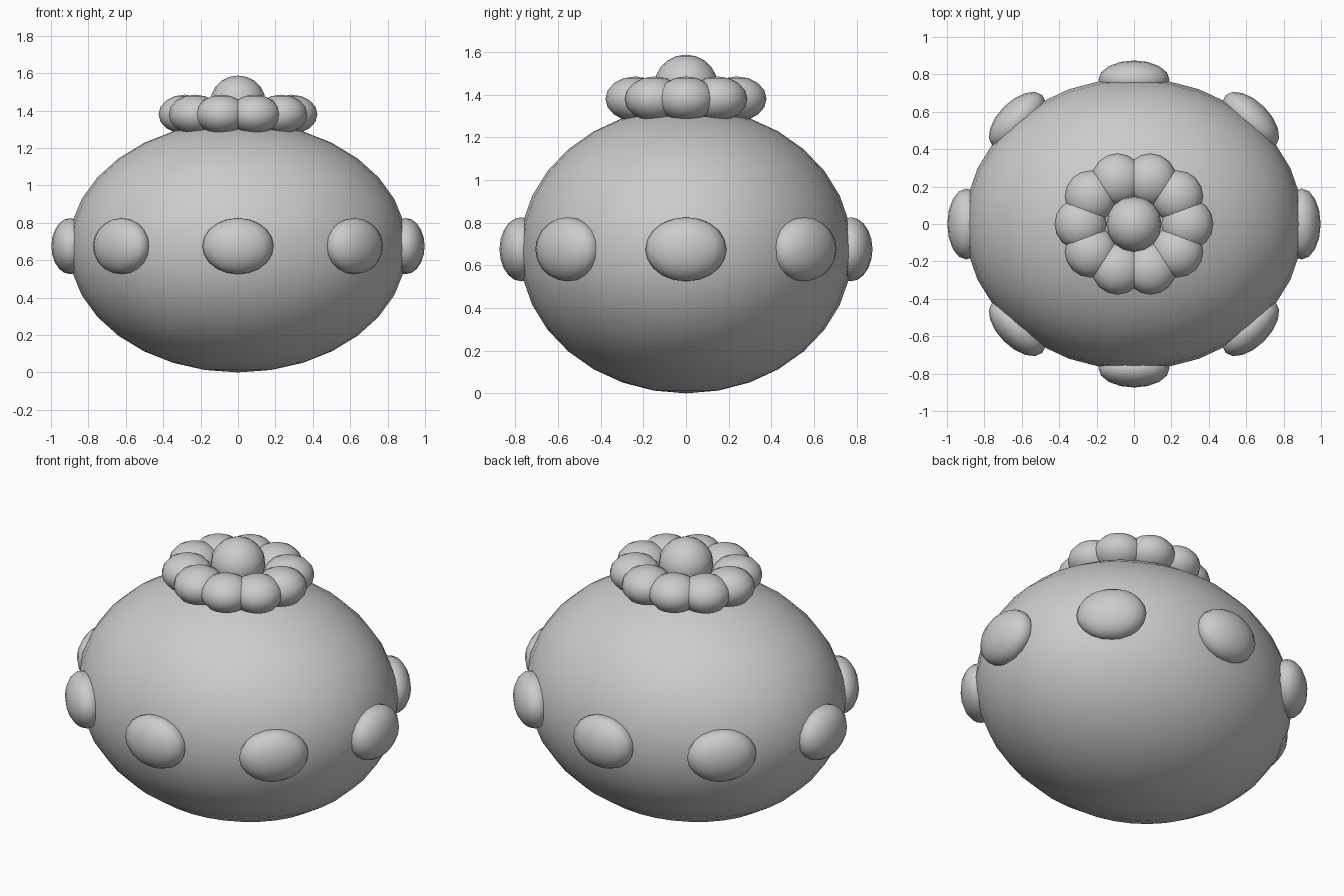
import bpy
from math import cos, sin, atan2, radians

if "Cube" in bpy.data.objects:
    bpy.data.objects.remove(bpy.data.objects["Cube"])


def ellipsoid(name, loc, radii, segs=16, rings=10, rot=0.0):
    bpy.ops.mesh.primitive_uv_sphere_add(segments=segs, ring_count=rings, radius=1,
                                         location=loc, rotation=(0, 0, rot))
    ob = bpy.context.object
    ob.name = name
    ob.scale = radii
    bpy.ops.object.transform_apply(location=False, rotation=False, scale=True)
    bpy.ops.object.shade_smooth()
    return ob


# Squat rounded body standing on the ground
A, B, H = 0.905, 0.78, 0.67
ellipsoid("body", (0, 0, H), (A, B, H), 32, 16)

# Eight flattened studs around the widest line
for i in range(8):
    t = radians(45 * i)
    k = 0.975 if i % 2 else 0.99
    x, y = A * k * cos(t), B * (k + 0.03 * (i % 2)) * sin(t)
    ellipsoid(f"stud_{i + 1}", (x, y, 0.675), (0.102, 0.19, 0.15),
              rot=atan2(sin(t), cos(t)))

# Ring of ten petals on top
for i in range(10):
    t = radians(36 * i)
    ellipsoid(f"petal_{i + 1}", (0.285 * cos(t), 0.25 * sin(t), 1.38),
              (0.14, 0.14, 0.105), 16, 8)

# Round knob in the middle of the petals
ellipsoid("top_knob", (0, 0, 1.445), (0.148, 0.148, 0.142))
